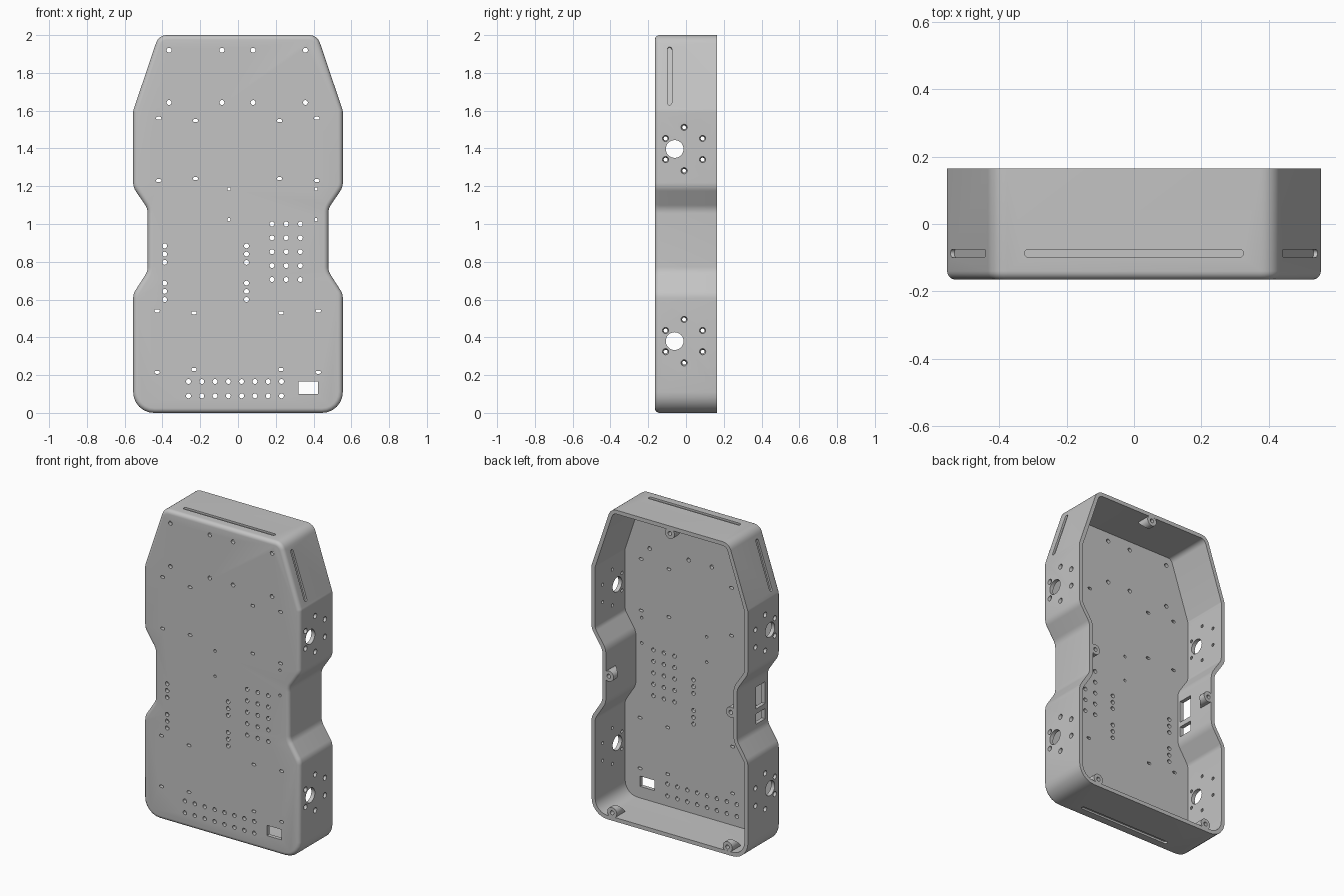
import bpy, bmesh
from math import cos, sin, pi, tan, atan2
from mathutils import Vector as V

if "Cube" in bpy.data.objects:
    bpy.data.objects.remove(bpy.data.objects["Cube"], do_unlink=True)

FRONT, BACK, WALL, FILLET = -0.165, 0.165, 0.025, 0.025
X, Y, Z = V((1, 0, 0)), V((0, 1, 0)), V((0, 0, 1))

grey = bpy.data.materials.new("plain grey")
grey.use_nodes = True
colour = (0.55, 0.55, 0.55, 1)
grey.diffuse_color = colour
grey.node_tree.nodes["Principled BSDF"].inputs["Base Color"].default_value = colour


def rounded(corners, steps=6):
    """Round the corners (x, z, radius) of a closed outline."""
    out = []
    for i, (x, z, r) in enumerate(corners):
        p = V((x, z))
        a = (V(corners[i - 1][:2]) - p).normalized()
        b = (V(corners[(i + 1) % len(corners)][:2]) - p).normalized()
        half = a.angle(b) / 2
        centre = p + (a + b).normalized() * (r / sin(half))
        s = p + a * (r / tan(half)) - centre
        e = p + b * (r / tan(half)) - centre
        start = atan2(s.y, s.x)
        turn = (atan2(e.y, e.x) - start + pi) % (2 * pi) - pi
        for k in range(steps + 1):
            t = start + turn * k / steps
            out.append(centre + V((cos(t), sin(t))) * r)
    return out


def inset(pts, d):
    """Move a counter-clockwise outline inward."""
    out = []
    for i, p in enumerate(pts):
        before = (p - pts[i - 1]).normalized()
        after = (pts[(i + 1) % len(pts)] - p).normalized()
        t = (before + after).normalized()
        out.append(p + V((-t.y, t.x)) * (d / t.dot(after)))
    return out


def circle(r, n=20):
    return [V((r * cos(2 * pi * k / n), r * sin(2 * pi * k / n))) for k in range(n)]


def slot(half, r, n=8):
    ends = [(half - r, -pi / 2), (r - half, pi / 2)]
    return [V((c + r * cos(a + pi * k / n), r * sin(a + pi * k / n)))
            for c, a in ends for k in range(n + 1)]


def rect(w, h):
    return [V((-w, -h)), V((w, -h)), V((w, h)), V((-w, h))]


def loft(bm, rings):
    """Skin a stack of point rings and close both ends."""
    loops = [[bm.verts.new(p) for p in ring] for ring in rings]
    n = len(loops[0])
    for lo, hi in zip(loops, loops[1:]):
        for i in range(n):
            bm.faces.new((lo[i], hi[i], hi[(i + 1) % n], lo[(i + 1) % n]))
    bm.faces.new(loops[0])
    bm.faces.new(loops[-1][::-1])
    return loops


def prism(bm, pts, at, u, v, depth, taper=1):
    """Extrude a flat outline lying in the u, v plane along a vector."""
    at = V(at)
    return loft(bm, [[at + u * p.x + v * p.y for p in pts],
                     [at + depth + (u * p.x + v * p.y) * taper for p in pts]])


def finish(bm, name):
    bmesh.ops.recalc_face_normals(bm, faces=bm.faces)
    me = bpy.data.meshes.new(name)
    bm.to_mesh(me)
    bm.free()
    ob = bpy.data.objects.new(name, me)
    bpy.context.collection.objects.link(ob)
    me.materials.append(grey)
    return ob


# Body outline, counter-clockwise from the bottom
side = [(0.555, 0, 0.11), (0.555, 0.63, 0.08), (0.478, 0.75, 0.08),
        (0.478, 1.08, 0.08), (0.555, 1.195, 0.08), (0.555, 1.6, 0.05), (0.42, 2, 0.06)]
outline = rounded(side + [(-x, z, r) for x, z, r in reversed(side)])

# Solid body with rounded front edge
rings = []
for k in range(6):
    a = pi / 2 * k / 5
    y = FRONT + FILLET * (1 - sin(a))
    rings.insert(0, [V((p.x, y, p.y)) for p in inset(outline, FILLET * (1 - cos(a)))])
rings = rings[::-1]
rings.insert(0, [V((p.x, BACK, p.y)) for p in outline])
bm = bmesh.new()
loft(bm, rings)
body = finish(bm, "enclosure")

# Cavity open at the back
bm = bmesh.new()
prism(bm, inset(outline, WALL), (0, FRONT + WALL, 0), X, Z, Y)
cavity = finish(bm, "cavity_cutter")

# Screw bosses: x, z, inward direction; undersides slope back to the wall
bosses = [(0, 1.952, -Z), (0.41, 0.05, Z), (-0.41, 0.05, Z),
          (0.433, 0.92, -X), (-0.433, 0.92, X)]
bm = bmesh.new()
for x, z, inward in bosses:
    at = V((x, 0.09, z))
    for vert in prism(bm, circle(0.034), at, X, Z, Y * (BACK - 0.0905))[0]:
        vert.co.y += (vert.co - at).dot(inward)
boss = finish(bm, "boss_block")

# Screw holes in the bosses
bm = bmesh.new()
for x, z, _ in bosses:
    prism(bm, circle(0.013), (x, BACK - 0.05, z), X, Z, Y)


def front_hole(x, z, shape):
    prism(bm, shape, (x, FRONT - 0.05, z), X, Z, Y * 0.1)


# Round mounting holes in the front panel
big, small, oval = circle(0.013, 16), circle(0.009, 16), slot(0.014, 0.008)
for z in (1.92, 1.643):
    for x in (-0.365, -0.085, 0.08, 0.357):
        front_hole(x, z, big)
for z in (1.185, 1.023):
    for x in (-0.048, 0.413):
        front_hole(x, z, small)
for x in (-0.388, 0.045):
    for base in (0.6, 0.797):
        for k in range(3):
            front_hole(x, base + 0.0435 * k, big)
for i in range(3):
    for j in range(5):
        front_hole(0.18 + 0.075 * i, 0.706 + 0.0735 * j, big)
for i in range(8):
    for z in (0.09, 0.166):
        front_hole(-0.262 + 0.0703 * i, z, big)

# Oval mounting holes, outer and inner pairs
for shift, rows in ((0, ((1.56, 1.547), (1.23, 1.24))),
                    (0.008, ((0.54, 0.53), (0.215, 0.23)))):
    for outer, inner in rows:
        for x, z in ((-0.42 - shift, outer), (0.417 + shift, outer),
                     (-0.225 - shift, inner), (0.22 + shift, inner)):
            front_hole(x, z, oval)

# Switch opening
front_hole(0.372, 0.132, rect(0.051, 0.033))

# Side openings with countersunk screw holes
for s in (1, -1):
    for z in (1.397, 0.38):
        prism(bm, circle(0.047, 32), (s * 0.6, -0.06, z), Y, Z, X * (-s * 0.1))
        for dy, dz in ((0, 0.115), (0, -0.115), (0.098, 0.056), (0.098, -0.056),
                       (-0.098, 0.056), (-0.098, -0.056)):
            prism(bm, circle(0.018, 16), (s * 0.56, -0.01 + dy, z + dz), Y, Z,
                  X * (-s * 0.035), 0.5)

# Ports in one side of the waist
for z, h in ((0.95, 0.07), (0.815, 0.033)):
    prism(bm, rect(0.047, h), (-0.55, -0.073, z), Y, Z, X * 0.12)

# Blind grooves on the top, bottom and upper slopes
prism(bm, slot(0.325, 0.012), (0, -0.087, 1.988), X, Y, Z * 0.1)
prism(bm, slot(0.325, 0.012), (0, -0.087, 0.012), X, Y, Z * -0.1)
for s in (1, -1):
    along = V((-s * 0.135, 0, 0.4)).normalized()
    out = V((s * 0.4, 0, 0.135)).normalized()
    mid = V((s * 0.493, -0.087, 1.784))
    prism(bm, slot(0.162, 0.012), mid - out * 0.012, along, Y, out * 0.1)
holes = finish(bm, "hole_cutter")

# Combine and keep only the finished enclosure
for tool, op in ((cavity, 'DIFFERENCE'), (boss, 'UNION'), (holes, 'DIFFERENCE')):
    tool.hide_render = True
    mod = body.modifiers.new(tool.name, 'BOOLEAN')
    mod.object, mod.operation, mod.solver = tool, op, 'EXACT'
bpy.context.view_layer.objects.active = body
body.select_set(True)
for mod in list(body.modifiers):
    bpy.ops.object.modifier_apply(modifier=mod.name)
for tool in (cavity, boss, holes):
    bpy.data.objects.remove(tool, do_unlink=True)
body.data.materials.clear()
body.data.materials.append(grey)
bpy.ops.object.shade_smooth_by_angle(angle=pi / 6)
